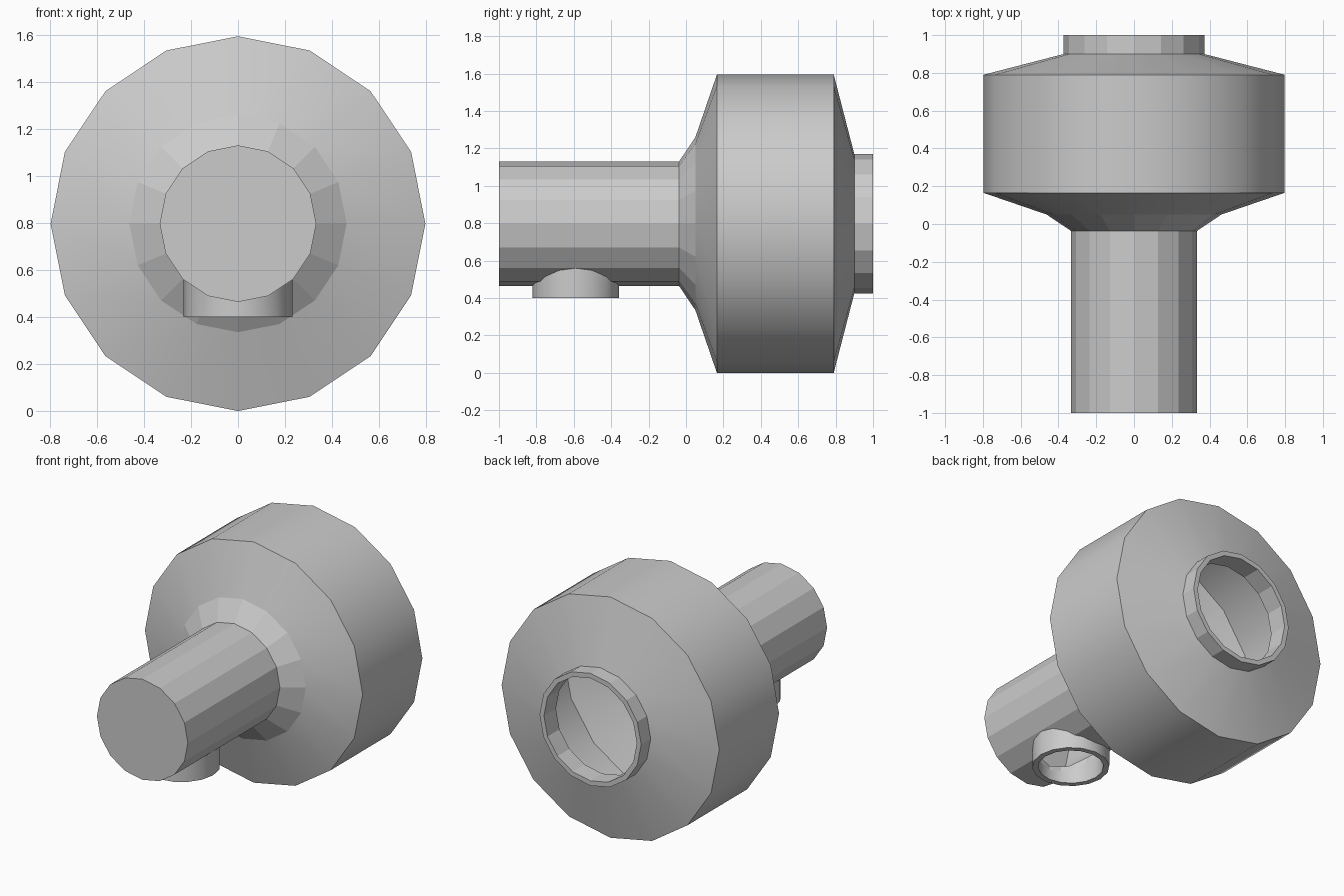
import bpy, bmesh
from math import sin, cos, pi, sqrt

if "Cube" in bpy.data.objects:
    bpy.data.objects.remove(bpy.data.objects["Cube"])

SIDES = 16
CZ = 0.797          # height of the main axis
PIPE_R = 0.333
NOZZLE_Y, NOZZLE_R, BORE_R = -0.59, 0.232, 0.197


def finish(bm, name):
    bmesh.ops.recalc_face_normals(bm, faces=bm.faces[:])
    mesh = bpy.data.meshes.new(name)
    bm.to_mesh(mesh)
    bm.free()
    obj = bpy.data.objects.new(name, mesh)
    bpy.context.collection.objects.link(obj)
    return obj


def loft(name, rings, smooth=(), closed=False):
    """Bridge rings of points; a ring of one point is a pole."""
    bm = bmesh.new()
    vs = [[bm.verts.new(p) for p in ring] for ring in rings]
    pairs = list(zip(vs, vs[1:])) + ([(vs[-1], vs[0])] if closed else [])
    for k, (a, b) in enumerate(pairs):
        for i in range(SIDES):
            j = (i + 1) % SIDES
            if len(a) == 1:
                f = bm.faces.new((a[0], b[i], b[j]))
            elif len(b) == 1:
                f = bm.faces.new((a[j], a[i], b[0]))
            else:
                f = bm.faces.new((a[i], a[j], b[j], b[i]))
            f.smooth = k in smooth
    # keep the edges running around each ring crisp
    for ring in vs:
        if len(ring) > 1:
            for i in range(SIDES):
                e = bm.edges.get((ring[i], ring[(i + 1) % SIDES]))
                if e:
                    e.smooth = False
    return finish(bm, name)


def axis_ring(y, r):
    if r == 0:
        return [(0, y, CZ)]
    return [(r * sin(2 * pi * i / SIDES), y, CZ + r * cos(2 * pi * i / SIDES))
            for i in range(SIDES)]


def nozzle_ring(r, z):
    """z is a number, or a function of x for a saddle-shaped end."""
    pts = []
    for i in range(SIDES):
        a = 2 * pi * i / SIDES
        x, y = r * cos(a), NOZZLE_Y + r * sin(a)
        pts.append((x, y, z(x) if callable(z) else z))
    return pts


# Hollow body: pipe, flared neck, drum and rear collar, outside then inside
outer = [(-1, 0), (-1, PIPE_R), (-0.037, PIPE_R), (0.05, 0.462), (0.165, 0.797),
         (0.79, 0.797), (0.9, 0.372), (1, 0.372)]
inner = [(1, 0.34), (0.875, 0.34), (0.765, 0.767), (0.19, 0.767),
         (0.07, 0.435), (-0.02, 0.303), (-0.97, 0.303), (-0.97, 0)]
body = loft("hollow_body", [axis_ring(y, r) for y, r in outer + inner],
            smooth=(3, 4, 5, 9, 10, 11, 13))

# Bore through the underside of the pipe
cutter = loft("bore_cutter", [[(0, NOZZLE_Y, 0.3)], nozzle_ring(BORE_R, 0.3),
                              nozzle_ring(BORE_R, 0.75), [(0, NOZZLE_Y, 0.75)]])
cutter.hide_render = True
cutter.hide_set(True)
cut = body.modifiers.new("bore", 'BOOLEAN')
cut.operation = 'DIFFERENCE'
cut.solver = 'EXACT'
cut.object = cutter


# Short downward nozzle whose top follows the pipe
def saddle(x):
    return CZ - sqrt(PIPE_R ** 2 - x ** 2) + 0.012


loft("bottom_nozzle", [nozzle_ring(NOZZLE_R, saddle), nozzle_ring(NOZZLE_R, 0.4),
                       nozzle_ring(BORE_R, 0.4), nozzle_ring(BORE_R, saddle)],
     smooth=(0, 2), closed=True)
